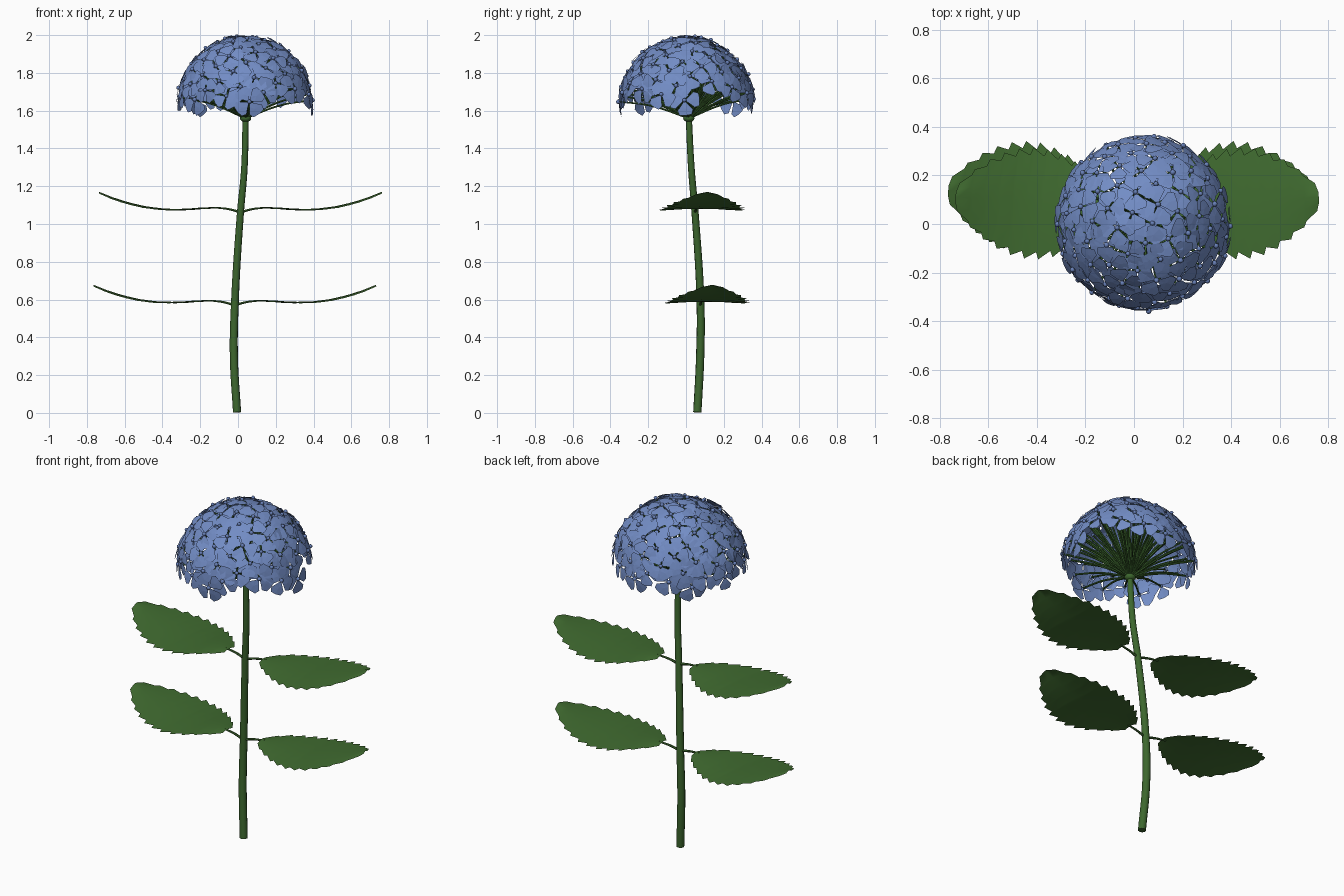
import bpy, bmesh, math, random
from mathutils import Vector, Matrix

if "Cube" in bpy.data.objects:
    bpy.data.objects.remove(bpy.data.objects["Cube"])

random.seed(4)


def material(name, rgb):
    m = bpy.data.materials.new(name)
    m.diffuse_color = (*rgb, 1)
    m.use_nodes = True
    m.node_tree.nodes["Principled BSDF"].inputs["Base Color"].default_value = m.diffuse_color
    return m


BLUE = material("petal blue", (0.17, 0.265, 0.56))
EYE = material("floret centre blue", (0.14, 0.22, 0.48))
LEAF = material("leaf green", (0.052, 0.15, 0.03))
STEM = material("stem green", (0.046, 0.135, 0.027))


def mesh_object(name, bm, mat, smooth=False):
    me = bpy.data.meshes.new(name)
    bm.to_mesh(me)
    bm.free()
    ob = bpy.data.objects.new(name, me)
    bpy.context.collection.objects.link(ob)
    me.materials.append(mat)
    for p in me.polygons:
        p.use_smooth = smooth
    return ob


def tubes(name, paths, depth, mat, res=2):
    """Tubes along smooth paths of (point, relative radius), made into one mesh."""
    cu = bpy.data.curves.new(name, 'CURVE')
    cu.dimensions = '3D'
    cu.bevel_depth = depth
    cu.bevel_resolution = res
    cu.use_fill_caps = True
    cu.resolution_u = 6
    for path in paths:
        sp = cu.splines.new('BEZIER')
        sp.bezier_points.add(len(path) - 1)
        for bp, (co, r) in zip(sp.bezier_points, path):
            bp.co = co
            bp.radius = r
            bp.handle_left_type = bp.handle_right_type = 'AUTO'
    cu.materials.append(mat)
    ob = bpy.data.objects.new(name, cu)
    bpy.context.collection.objects.link(ob)
    bpy.ops.object.select_all(action='DESELECT')
    ob.select_set(True)
    bpy.context.view_layer.objects.active = ob
    bpy.ops.object.convert(target='MESH')
    bpy.ops.object.shade_smooth_by_angle(angle=math.radians(50))
    return ob


# Main stem, gently S-curved
tubes("main_stem", [[
    ((-0.005, 0.06, 0.003), 1.1), ((-0.022, 0.075, 0.3), 1.1),
    ((-0.017, 0.077, 0.57), 1.05), ((0.013, 0.048, 1.06), 0.95),
    ((0.034, 0.028, 1.3), 0.88), ((0.04, 0.015, 1.56), 0.82)]], 0.02, STEM, 3)

# Hub below the flower head
HUB = Vector((0.04, 0.015, 1.56))
bm = bmesh.new()
bmesh.ops.create_uvsphere(bm, u_segments=12, v_segments=8, radius=0.03,
                          matrix=Matrix.Translation(HUB) @ Matrix.Diagonal((1, 1, 0.7, 1)))
mesh_object("flower_hub", bm, STEM, True)

# Leaves: two opposite pairs, each blade serrated and curving up to its tip
PROFILE = [(0, 0), (0.11, 0.028), (0.2, 0.026), (0.3, 0.018), (0.4, 0.019),
           (0.5, 0.031), (0.6, 0.054), (0.68, 0.08), (0.76, 0.112)]


def height(u):
    for (a, za), (b, zb) in zip(PROFILE, PROFILE[1:]):
        if u <= b:
            return za + (zb - za) * (u - a) / (b - a)
    return PROFILE[-1][1]


def leaf(name, base, side):
    def place(u, v, dz=0.0):
        a = 0.085
        x = u * math.cos(a) - v * math.sin(a)
        y = u * math.sin(a) + v * math.cos(a)
        return base + Vector((side * x, y, height(u) + dz))
    bm = bmesh.new()
    teeth, start, length = 11, 0.11, 0.64
    stations = []
    for i in range(teeth):
        for t, k in ((i / teeth, 0.93), ((i + 0.8) / teeth, 1.07)):
            w = 0.215 * math.sin(math.pi * (0.035 + 0.935 * t)) ** 0.72 * k
            stations.append((start + length * t, w))
    stations.append((start + length, 0.02))
    rows = []
    for u, w in stations:
        rows.append([bm.verts.new(place(u, w * f, -0.008 * f * f)) for f in
                     (-1, -0.5, 0, 0.5, 1)])
    for r0, r1 in zip(rows, rows[1:]):
        for j in range(4):
            q = (r0[j], r1[j], r1[j + 1], r0[j + 1])
            bm.faces.new(q if side > 0 else q[::-1])
    mesh_object(name, bm, LEAF, True)
    tubes(name + "_stalk", [[(place(0, 0), 1.1), (place(0.06, 0, 0.001), 0.9),
                             (place(0.13, 0, -0.003), 0.7)]], 0.007, STEM, 1)


for label, base in (("lower", Vector((-0.017, 0.075, 0.57))),
                    ("upper", Vector((0.013, 0.048, 1.062)))):
    leaf(label + "_leaf_right", base, 1)
    leaf(label + "_leaf_left", base, -1)

# Flower head: florets spread over a dome by the golden angle
CENTRE, R, COUNT = Vector((0.04, 0.003, 1.635)), 0.355, 92
petals, eyes, stalks = bmesh.new(), bmesh.new(), []
OUTLINE = [(0.022, 0.016), (0.05, 0.04), (0.074, 0.032), (0.08, 0.0)]
for i in range(COUNT):
    c = 1 - 0.97 * (i + 0.5) / COUNT
    az = i * math.pi * (3 - math.sqrt(5))
    s = math.sqrt(1 - c * c)
    n = Vector((s * math.cos(az), s * math.sin(az), c))
    deg = (math.degrees(az) + 180) % 360 - 180
    # openings low on the right-hand side
    if (0 < deg < 32 and c < 0.3) or (-64 < deg < -42 and c < 0.13):
        continue
    pos = CENTRE + n * (R + random.uniform(-0.007, 0.004))
    tilt = Vector([random.uniform(-0.12, 0.12) for _ in range(3)])
    frame = (Matrix.Translation(pos) @ (n + tilt).to_track_quat('Z', 'Y').to_matrix().to_4x4()
             @ Matrix.Rotation(random.uniform(0, math.pi), 4, 'Z')
             @ Matrix.Scale(random.uniform(0.9, 1.08), 4))
    for k in range(4):
        m = frame @ Matrix.Rotation(k * math.pi / 2, 4, 'Z')

        def add(u, v):
            return petals.verts.new(m @ Vector((u, v, 0.004 - 1.3 * (u * u + v * v) + 0.06 * v)))
        base, mid, tip = add(0, 0), add(0.045, 0), add(0.078, 0)
        for sgn in (1, -1):
            a, b, d = [add(u, sgn * v) for u, v in OUTLINE[:3]]
            for f in ((base, mid, a), (a, mid, b), (mid, d, b), (mid, tip, d)):
                petals.faces.new(f if sgn < 0 else f[::-1])
    bmesh.ops.create_uvsphere(eyes, u_segments=8, v_segments=6, radius=0.011,
                              matrix=frame @ Matrix.Translation((0, 0, 0.007)))
    # curved stalk from the hub
    bend = HUB.lerp(pos, 0.55) + Vector((0, 0, 0.018 * s))
    stalks.append([(HUB, 1), (bend, 0.9), (pos - n * 0.003, 0.8)])

# turn every petal face outward from the dome
for f in petals.faces:
    f.normal_update()
    if f.normal.dot(f.calc_center_median() - CENTRE) < 0:
        f.normal_flip()
mesh_object("floret_petals", petals, BLUE)
mesh_object("floret_centres", eyes, EYE, True)
tubes("floret_stalks", stalks, 0.006, STEM, 1)
